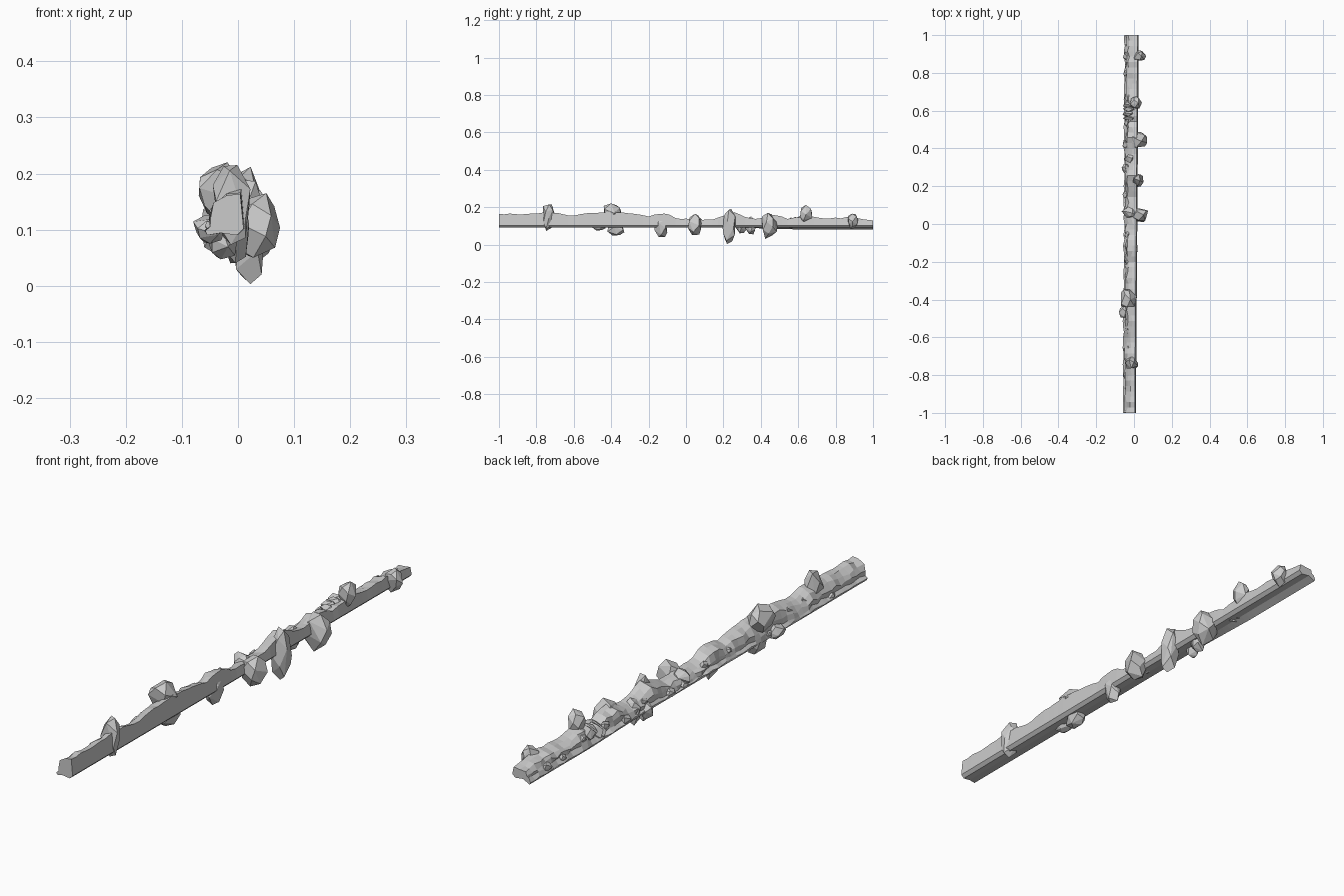
import bpy, bmesh, math, random
from mathutils import Vector

if "Cube" in bpy.data.objects:
    bpy.data.objects.remove(bpy.data.objects["Cube"])

random.seed(7)


def finish(bm, name):
    bmesh.ops.recalc_face_normals(bm, faces=bm.faces)
    me = bpy.data.meshes.new(name)
    bm.to_mesh(me)
    bm.free()
    ob = bpy.data.objects.new(name, me)
    bpy.context.collection.objects.link(ob)


def interp(table, y):
    for (a, u), (b, v) in zip(table, table[1:]):
        if y <= b:
            return u + (v - u) * (y - a) / (b - a)
    return table[-1][1]


# Rocky ledge: flat right wall and underside, eroded left slope
crest = [(-1, .165), (-.85, .16), (-.75, .175), (-.6, .155), (-.5, .17), (-.4, .177),
         (-.3, .168), (-.2, .15), (-.14, .166), (-.08, .158), (-.05, .14), (.13, .132),
         (.2, .155), (.25, .175), (.32, .145), (.38, .135), (.46, .16), (.55, .138),
         (.65, .153), (.75, .14), (.88, .145), (1, .13)]
bm = bmesh.new()
rings = []
N = 70
for i in range(N + 1):
    y = -1 + 2 * i / N
    t = (y + 1) / 2
    top = interp(crest, y) + random.uniform(-.003, .003)
    h = top - .09
    right = .010 + .015 * t
    left = -.058 + .008 * t
    w = right - left
    j = lambda s: random.uniform(-s, s)
    lip = .09 - .01 * max(0, min(1, (y - .3) * 3))
    pts = [(right, .102), (right - .006, top),
           (right - w * .38 + j(.006), top - .004 + j(.003)),
           (left + w * .30 + j(.007), .09 + h * .78 + j(.006)),
           (left + w * .16 + j(.006), .09 + h * .50 + j(.006)),
           (left + w * .12 + j(.006), .09 + h * .25 + j(.004)),
           (left + j(.004), lip + .008), (left + .003, lip),
           (left + w * .4, .094), (right - .012, .09)]
    rings.append([bm.verts.new((x, y, z)) for x, z in pts])
for a, b in zip(rings, rings[1:]):
    for k in range(len(a)):
        n = (k + 1) % len(a)
        bm.faces.new((a[k], a[n], b[n], b[k]))
bm.faces.new(rings[0])
bm.faces.new(rings[-1])
finish(bm, "ledge")


# Faceted boulder: convex hull of random directions fitted to a bounding box
def boulder(name, lo, hi, count=16):
    pts = []
    for i in range(count):
        z = 1 - 2 * (i + .5) / count
        a = i * 2.39996 + random.uniform(-.4, .4)
        r = math.sqrt(1 - z * z)
        p = Vector((r * math.cos(a), r * math.sin(a), z))
        pts.append(p * random.uniform(.88, 1.1))
    mn = [min(p[k] for p in pts) for k in range(3)]
    mx = [max(p[k] for p in pts) for k in range(3)]
    bm = bmesh.new()
    for p in pts:
        bm.verts.new([lo[k] + (p[k] - mn[k]) / (mx[k] - mn[k]) * (hi[k] - lo[k])
                      for k in range(3)])
    res = bmesh.ops.convex_hull(bm, input=bm.verts)
    loose = [v for v in bm.verts if not v.link_faces]
    bmesh.ops.delete(bm, geom=loose, context='VERTS')
    bmesh.ops.dissolve_limit(bm, angle_limit=.2, verts=bm.verts, edges=bm.edges)
    finish(bm, name)


# Large boulders along the ledge
big = [((-.045, -.765, .073), (.022, -.70, .215)),
       ((-.07, -.44, .115), (.015, -.345, .22)),
       ((-.055, -.42, .047), (.0, -.33, .115)),
       ((-.08, -.50, .075), (-.02, -.43, .125)),
       ((-.03, -.17, .04), (.02, -.10, .15)),
       ((-.01, .01, .05), (.075, .082, .165)),
       ((-.065, .03, .09), (.02, .09, .15)),
       ((-.008, .195, .003), (.05, .265, .19)),
       ((-.05, .315, .055), (.008, .375, .15)),
       ((-.065, .265, .06), (-.02, .32, .12)),
       ((-.03, .405, .03), (.07, .492, .17)),
       ((-.02, .61, .115), (.042, .675, .212)),
       ((.0, .865, .08), (.065, .92, .165))]
for i, (lo, hi) in enumerate(big):
    boulder("boulder_%d" % i, lo, hi)

# Stacked stone slabs
for i in range(4):
    y = .545 + i * .024
    boulder("slab_%d" % i, (-.06, y, .085 + .005 * i), (.01, y + .03, .145 + .004 * i), 12)

# Small stones on the left slope
for i in range(16):
    y = -.92 + i * .12 + random.uniform(-.04, .04)
    s = random.uniform(.01, .016)
    x, z = random.choice([(-.046, .105), (-.038, .125), (-.028, .135)])
    boulder("stone_%d" % i, (x - s, y - s * 1.4, z - s), (x + s, y + s * 1.4, z + s), 10)
